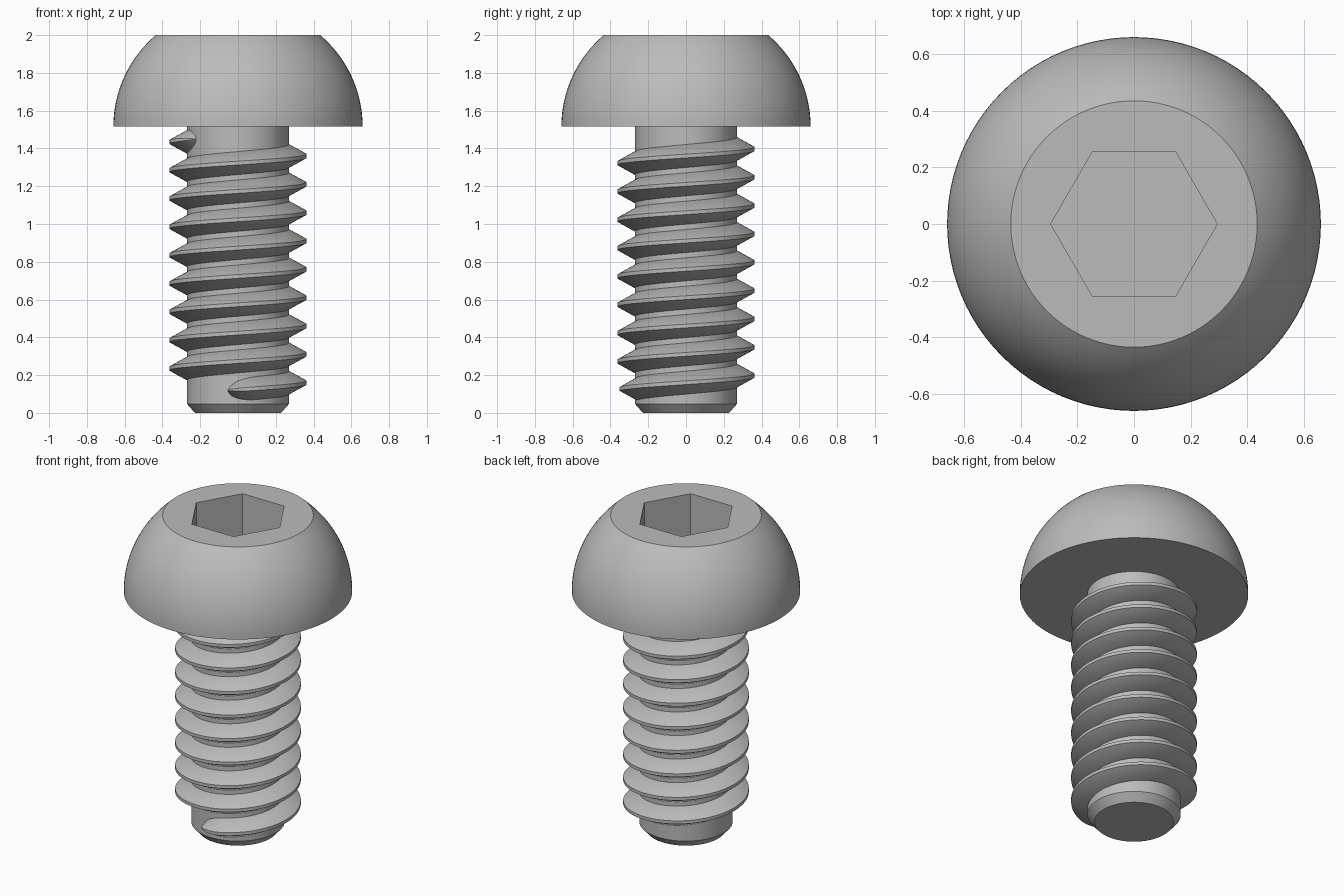
import bpy, bmesh
from math import sin, cos, pi, radians, sqrt, acos

cube = bpy.data.objects.get("Cube")
if cube:
    bpy.data.objects.remove(cube)

steel = bpy.data.materials.new("grey_steel")
steel.use_nodes = True
GREY = (0.5, 0.5, 0.5, 1)
steel.diffuse_color = GREY
steel.node_tree.nodes["Principled BSDF"].inputs["Base Color"].default_value = GREY

SIDES = 96
HEAD_Z, TOP_Z = 1.515, 2.0
HEAD_R, TOP_R = 0.66, 0.435
SHANK_R, CREST_R = 0.27, 0.363
PITCH = 0.15


def ring(bm, r, z, n):
    return [bm.verts.new((r * cos(2 * pi * i / n), r * sin(2 * pi * i / n), z))
            for i in range(n)]


def bridge(bm, a, b):
    n = len(a)
    for i in range(n):
        j = (i + 1) % n
        bm.faces.new((a[i], a[j], b[j], b[i]))


def lathe(bm, profile):
    rings = [ring(bm, r, z, SIDES) for r, z in profile]
    for a, b in zip(rings, rings[1:]):
        bridge(bm, a, b)
    return rings


def finish(name, bm):
    bmesh.ops.recalc_face_normals(bm, faces=bm.faces)
    mesh = bpy.data.meshes.new(name)
    bm.to_mesh(mesh)
    bm.free()
    mesh.materials.append(steel)
    ob = bpy.data.objects.new(name, mesh)
    bpy.context.collection.objects.link(ob)
    bpy.ops.object.select_all(action='DESELECT')
    ob.select_set(True)
    bpy.context.view_layer.objects.active = ob
    bpy.ops.object.shade_smooth_by_angle(angle=radians(30))
    return ob


# Domed head: circular arc, vertical at the rim, cut flat at the top
bm = bmesh.new()
drop, height = HEAD_R - TOP_R, TOP_Z - HEAD_Z
arc_r = (drop ** 2 + height ** 2) / (2 * drop)
sweep = acos((arc_r - drop) / arc_r)
steps = 20
rings = lathe(bm, [(HEAD_R - arc_r + arc_r * cos(sweep * i / steps),
                    HEAD_Z + arc_r * sin(sweep * i / steps))
                   for i in range(steps + 1)])
bm.faces.new(rings[0])

# Hexagonal socket sunk into the flat top
rim = rings[-1]
mouth = ring(bm, 0.294, TOP_Z, 6)
floor = ring(bm, 0.294, TOP_Z - 0.3, 6)
step = SIDES // 6
for k in range(6):
    arc = [rim[(k * step + i) % SIDES] for i in range(step + 1)]
    bm.faces.new(arc + [mouth[(k + 1) % 6], mouth[k]])
bridge(bm, mouth, floor)
bm.faces.new(floor)
finish("head", bm)

# Shank with a chamfered tip
bm = bmesh.new()
rings = lathe(bm, [(0.228, 0), (SHANK_R, 0.048), (SHANK_R, HEAD_Z + 0.01)])
bm.faces.new(rings[0])
bm.faces.new(rings[-1])
finish("shank", bm)

# Right-handed helical thread, tapering out at both ends
bm = bmesh.new()
start, end, taper = -101, 8 * 360 + 215, 32
count = (end - start) // 4
prev = None
for i in range(count + 1):
    deg = start + (end - start) * i / count
    t = min(1, (deg - start) / taper, (end - deg) / taper)
    t = max(t, 0.01)
    grow = sqrt(1 - (1 - t) ** 2)
    crest = SHANK_R + (CREST_R - SHANK_R) * grow
    root_half, crest_half = 0.061 * grow, 0.01 * grow
    z = 0.16 + PITCH * deg / 360
    a = radians(deg)
    section = [bm.verts.new((r * cos(a), r * sin(a), z + dz)) for r, dz in
               ((SHANK_R - 0.01, -root_half), (SHANK_R, -root_half),
                (crest, -crest_half), (crest, crest_half),
                (SHANK_R, root_half), (SHANK_R - 0.01, root_half))]
    if prev:
        bridge(bm, prev, section)
    else:
        bm.faces.new(section)
    prev = section
bm.faces.new(prev)
finish("thread", bm)
